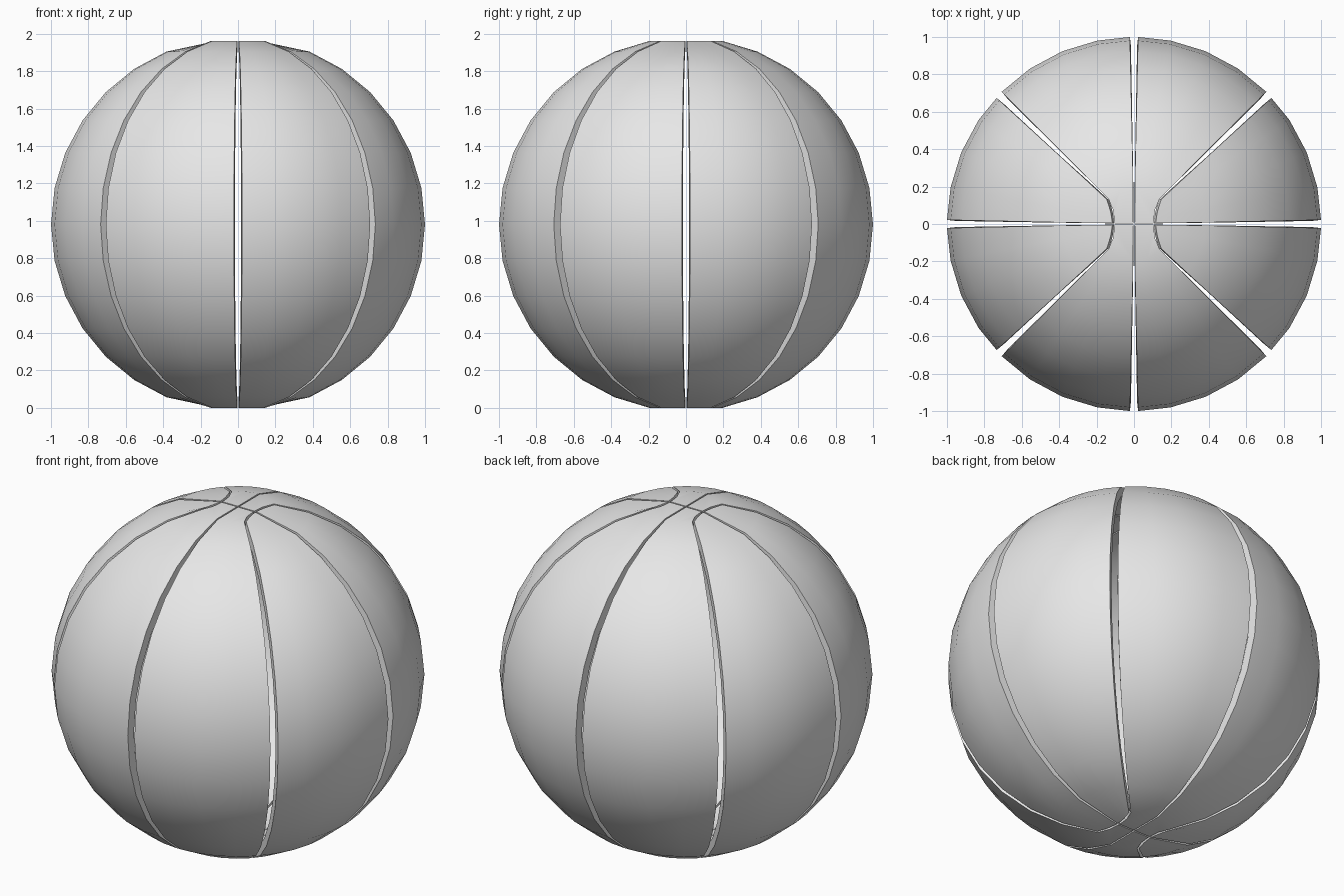
import bpy, bmesh
from math import radians, sin, cos
from mathutils import Vector

cube = bpy.data.objects.get("Cube")
if cube:
    bpy.data.objects.remove(cube, do_unlink=True)

STEP = 11.25                    # ring and segment angle of the ball
MID = cos(radians(STEP))        # height of the centre above the flat base
HALF_GAP = 1.25                 # half the seam width in degrees
WALL = 0.05

grey = bpy.data.materials.new("plain_grey")
grey.use_nodes = True
grey.diffuse_color = (0.8, 0.8, 0.8, 1)
grey.node_tree.nodes["Principled BSDF"].inputs["Base Color"].default_value = (0.8, 0.8, 0.8, 1)

# Horizontal outline of each panel, as points on the unit circle
chord = Vector((cos(radians(45)), sin(radians(45)))).lerp(
    Vector((cos(radians(33.75)), sin(radians(33.75)))), 0.22)


def circle(angles):
    return [Vector((cos(radians(a)), sin(radians(a)))) for a in angles]


side_outline = circle([HALF_GAP, STEP, 2 * STEP, 3 * STEP]) + [chord]
main_outline = circle([45, 5 * STEP, 6 * STEP, 7 * STEP, 90 - HALF_GAP])

# Curved seam near the poles, seen from above
side_pole = [(0.117, 0.004), (0.119, 0.03), (0.125, 0.065), (0.135, 0.1), (0.146, 0.132)]
main_cap = [(0.004, 0.004), (0.105, 0.004), (0.107, 0.035), (0.112, 0.075)]


def panel(name, outline, pole, cap, sx, sy):
    """One curved shell panel, running from the top pole to the bottom pole."""
    bm = bmesh.new()

    def vert(x, y, z):
        return bm.verts.new((sx * x, sy * y, z))

    rows = []
    for k in range(1, 16):
        r, z = sin(radians(k * STEP)), cos(radians(k * STEP))
        at_pole = pole and k in (1, 15)
        pts = pole if at_pole else [p * r for p in outline]
        rows.append([vert(x, y, z) for x, y in pts])
    for a, b in zip(rows, rows[1:]):
        for i in range(len(a) - 1):
            bm.faces.new((a[i], a[i + 1], b[i + 1], b[i]))
    # Flat ends that close the ball at the poles
    if cap:
        for row, z in ((rows[0], MID), (rows[-1], -MID)):
            bm.faces.new([vert(x, y, z) for x, y in cap] + row)
    # Turn every face outward
    bm.normal_update()
    for f in bm.faces:
        if f.normal.dot(f.calc_center_median()) < 0:
            f.normal_flip()
    bmesh.ops.translate(bm, verts=bm.verts, vec=(0, 0, MID))
    mesh = bpy.data.meshes.new(name)
    bm.to_mesh(mesh)
    bm.free()
    mesh.materials.append(grey)
    obj = bpy.data.objects.new(name, mesh)
    bpy.context.collection.objects.link(obj)

    # Shell thickness, then smooth surface with sharp rims
    bpy.ops.object.select_all(action="DESELECT")
    obj.select_set(True)
    bpy.context.view_layer.objects.active = obj
    solid = obj.modifiers.new("wall", "SOLIDIFY")
    solid.thickness = WALL
    solid.offset = -1
    bpy.ops.object.modifier_apply(modifier=solid.name)
    bpy.ops.object.shade_smooth_by_angle(angle=radians(30))


# Four main and four side panels
for sx, lr in ((1, "left"), (-1, "right")):
    for sy, fb in ((-1, "front"), (1, "back")):
        panel(f"main_panel_{fb}_{lr}", main_outline, None, main_cap, sx, sy)
        panel(f"side_panel_{fb}_{lr}", side_outline, side_pole, None, sx, sy)
